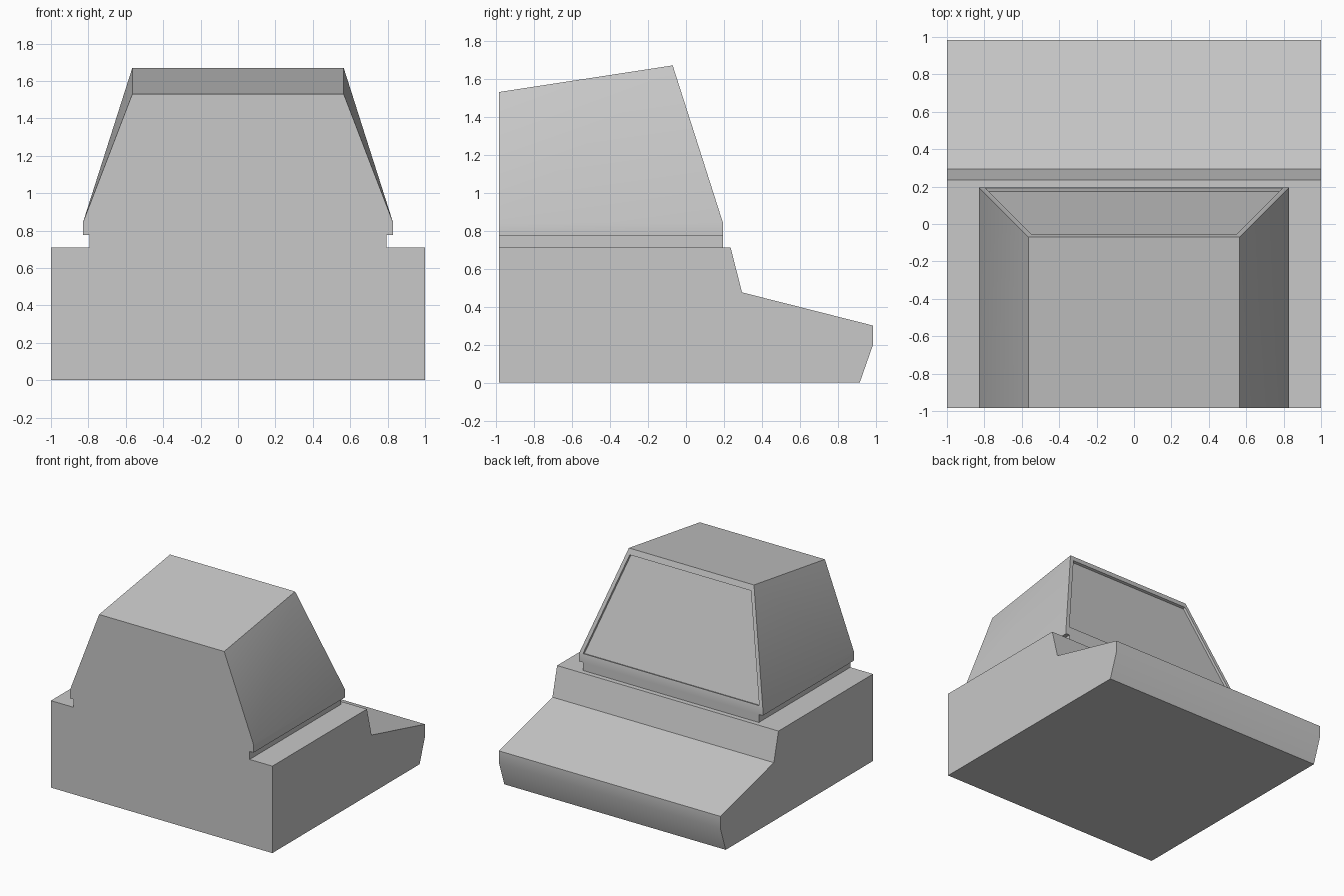
import bpy
import bmesh
from mathutils import Vector

cube = bpy.data.objects.get("Cube")
if cube:
    bpy.data.objects.remove(cube, do_unlink=True)

# Single plastic colour
grey = bpy.data.materials.new("plain_grey")
grey.use_nodes = True
COLOUR = (0.58, 0.58, 0.58, 1)
grey.diffuse_color = COLOUR
for node in grey.node_tree.nodes:
    if node.type == 'BSDF_PRINCIPLED':
        node.inputs["Base Color"].default_value = COLOUR

BACK, FACE = -0.985, 0.195      # flush plane and screen-side plane of the hood
SHOULDER, LEDGE, DECK = 0.84, 0.775, 0.71


def finish(name, bm):
    bmesh.ops.recalc_face_normals(bm, faces=bm.faces)
    mesh = bpy.data.meshes.new(name)
    bm.to_mesh(mesh)
    bm.free()
    mesh.materials.append(grey)
    obj = bpy.data.objects.new(name, mesh)
    bpy.context.collection.objects.link(obj)
    bpy.ops.object.select_all(action='DESELECT')
    obj.select_set(True)
    bpy.context.view_layer.objects.active = obj
    bpy.ops.object.shade_smooth_by_angle(angle=0.5)
    return obj


def extrude_profile(name, profile, half_width):
    """Extrude a side profile of (y, z) points across x."""
    bm = bmesh.new()
    face = bm.faces.new([bm.verts.new((-half_width, y, z)) for y, z in profile])
    ext = bmesh.ops.extrude_face_region(bm, geom=[face])["geom"]
    moved = [v for v in ext if isinstance(v, bmesh.types.BMVert)]
    bmesh.ops.translate(bm, verts=moved, vec=(2 * half_width, 0, 0))
    return finish(name, bm)


# Desk body with sloped keyboard shelf
extrude_profile("body", [(BACK, 0), (0.915, 0), (0.985, 0.2), (0.985, 0.3),
                         (0.295, 0.475), (0.235, DECK), (BACK, DECK)], 1.0)

# Narrow neck under the hood
extrude_profile("neck", [(BACK, DECK), (FACE, DECK), (FACE, LEDGE), (BACK, LEDGE)], 0.795)

# Tapered hood
bm = bmesh.new()


def ring(half_width, back_z, front_y, front_z):
    return [bm.verts.new(p) for p in ((-half_width, BACK, back_z), (half_width, BACK, back_z),
                                      (half_width, front_y, front_z), (-half_width, front_y, front_z))]


TOP_Y, TOP_Z, WIDE, NARROW = -0.07, 1.67, 0.83, 0.565
low = ring(WIDE, LEDGE, FACE, LEDGE)
mid = ring(WIDE, SHOULDER, FACE, SHOULDER)
top = ring(NARROW, 1.53, TOP_Y, TOP_Z)
bm.faces.new(low)
bm.faces.new(top)
for i in range(4):
    j = (i + 1) % 4
    bm.faces.new((low[i], low[j], mid[j], mid[i]))
# back wall, two folded sides, screen wall
bm.faces.new((mid[0], mid[1], top[1], top[0]))
for b, f in ((1, 2), (0, 3)):
    bm.faces.new((mid[b], mid[f], top[f]))
    bm.faces.new((mid[b], top[f], top[b]))
screen = bm.faces.new((mid[2], mid[3], top[3], top[2]))
bmesh.ops.recalc_face_normals(bm, faces=bm.faces)

# Recessed screen with a thin rim
bmesh.ops.inset_individual(bm, faces=[screen], thickness=0.03)
centre_z = screen.calc_center_median().z
for v in screen.verts:
    t = 0.945 if v.co.z > centre_z else 0.008
    side = 1 if v.co.x > 0 else -1
    edge = Vector((WIDE, FACE, SHOULDER)).lerp(Vector((NARROW, TOP_Y, TOP_Z)), t)
    v.co = (side * (edge.x - 0.032), edge.y, edge.z)
screen.normal_update()
inward = screen.normal * -0.02
pane = bmesh.ops.extrude_discrete_faces(bm, faces=[screen])["faces"][0]
bmesh.ops.translate(bm, verts=list(pane.verts), vec=inward)
finish("screen_hood", bm)
